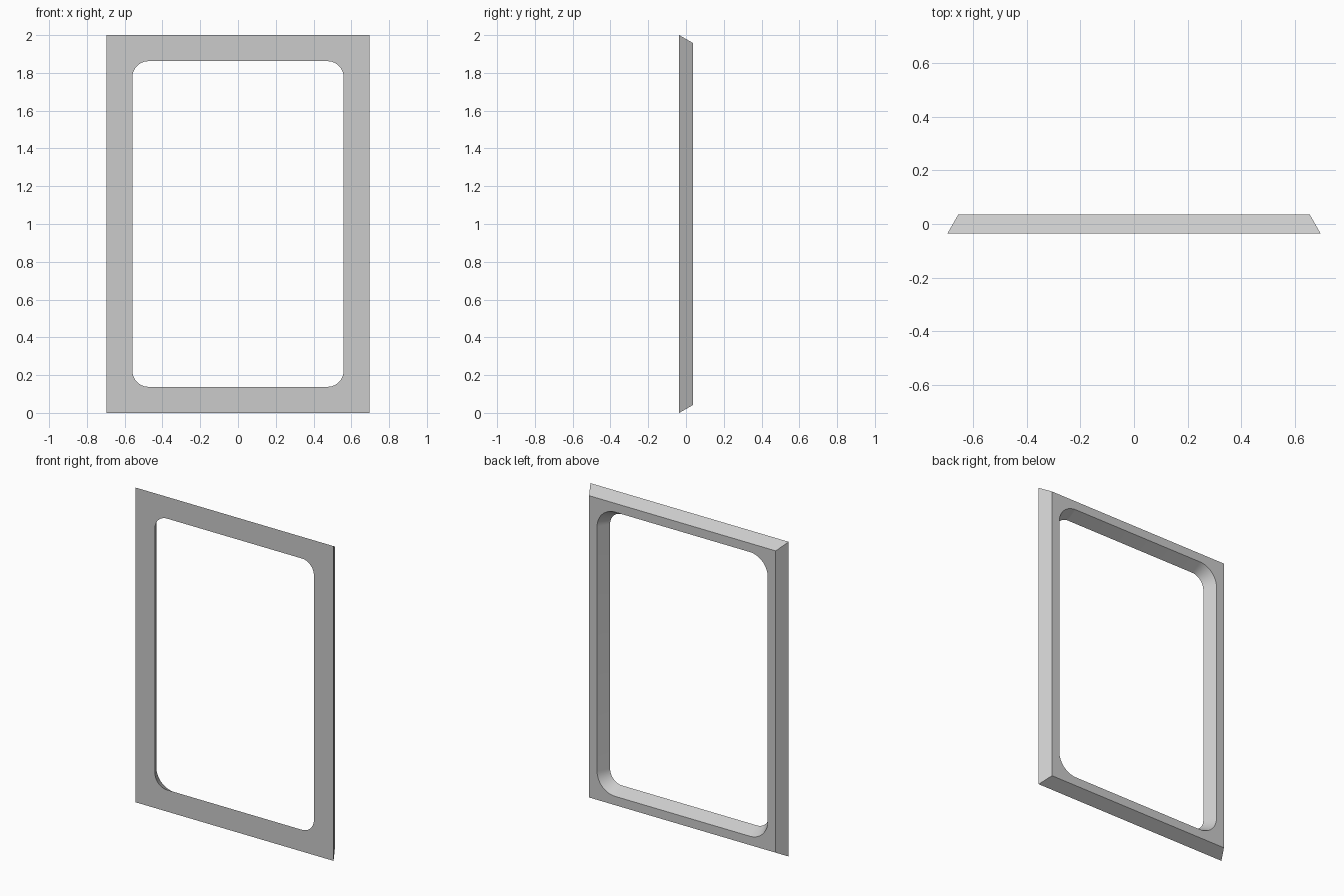
import bpy, bmesh, math

cube = bpy.data.objects.get("Cube")
if cube:
    bpy.data.objects.remove(cube, do_unlink=True)

HALF_W, HALF_H = 0.697, 1.0      # outer half size at the front
RAIL = 0.138                     # rail width at the front
DEPTH = 0.036                    # half thickness
DRAFT = 0.041                    # slope of outer and inner walls, front to back
RADIUS = 0.085                   # opening corner radius at the front
STEPS = 12                       # segments per rounded corner
CORNERS = [(1, 1), (-1, 1), (-1, -1), (1, -1)]


def ring_layer(bm, y, draft):
    """Return the outer corner verts and the rounded opening arcs at depth y."""
    outer, arcs = [], []
    radius = RADIUS + draft
    cx, cz = HALF_W - RAIL - RADIUS, HALF_H - RAIL - RADIUS
    for i, (sx, sz) in enumerate(CORNERS):
        outer.append(bm.verts.new((sx * (HALF_W - draft), y, HALF_H + sz * (HALF_H - draft))))
        arc = []
        for k in range(STEPS + 1):
            a = (i + k / STEPS) * math.pi / 2
            arc.append(bm.verts.new((sx * cx + radius * math.cos(a), y,
                                     HALF_H + sz * cz + radius * math.sin(a))))
        arcs.append(arc)
    return outer, arcs


bm = bmesh.new()
front = ring_layer(bm, -DEPTH, 0)
back = ring_layer(bm, DEPTH, DRAFT)

# Flat front and back: a corner piece and a straight rail per side
for outer, arcs in (front, back):
    for i in range(4):
        j = (i + 1) % 4
        bm.faces.new([outer[i]] + arcs[i])
        bm.faces.new([outer[i], outer[j], arcs[j][0], arcs[i][-1]])

# Sloped outer walls and opening walls
inner_front, inner_back = sum(front[1], []), sum(back[1], [])
for a, b in ((front[0], back[0]), (inner_front, inner_back)):
    for i in range(len(a)):
        j = (i + 1) % len(a)
        bm.faces.new([a[i], a[j], b[j], b[i]])

bmesh.ops.recalc_face_normals(bm, faces=bm.faces)
mesh = bpy.data.meshes.new("window_frame")
bm.to_mesh(mesh)
bm.free()

# Plain grey finish
grey = bpy.data.materials.new("light_grey")
grey.use_nodes = True
grey.diffuse_color = (0.6, 0.6, 0.6, 1)
grey.node_tree.nodes["Principled BSDF"].inputs["Base Color"].default_value = (0.6, 0.6, 0.6, 1)
mesh.materials.append(grey)

frame = bpy.data.objects.new("window_frame", mesh)
bpy.context.collection.objects.link(frame)
bpy.ops.object.select_all(action="DESELECT")
frame.select_set(True)
bpy.context.view_layer.objects.active = frame
bpy.ops.object.shade_smooth_by_angle(angle=math.radians(30))
